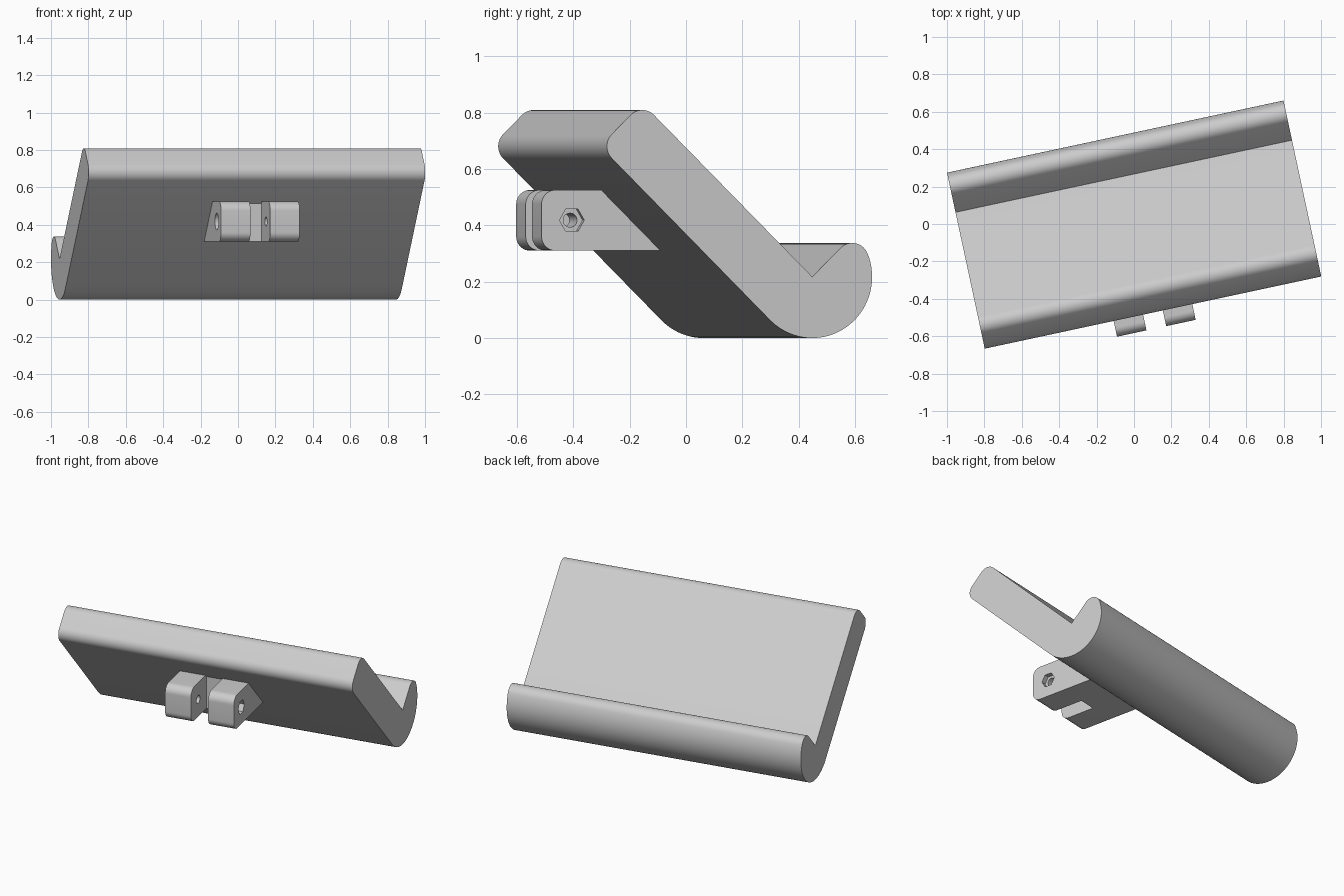
import bpy, bmesh
from math import sin, cos, atan2, sqrt, radians, degrees, pi

cube = bpy.data.objects.get("Cube")
if cube:
    bpy.data.objects.remove(cube, do_unlink=True)

YAW = radians(12.1)
grey = bpy.data.materials.new("light_grey")
grey.use_nodes = True
grey.diffuse_color = (0.6, 0.6, 0.6, 1)
grey.node_tree.nodes["Principled BSDF"].inputs["Base Color"].default_value = (0.6, 0.6, 0.6, 1)


def arc(center, r, start, end, steps):
    """Points on an arc in the side plane, angles in degrees."""
    angles = [radians(start + (end - start) * i / steps) for i in range(steps + 1)]
    return [(center[0] + r * cos(a), center[1] + r * sin(a)) for a in angles]


def extrude(name, profile, x0, x1):
    """Sweep a side profile (y, z) along local x, then yaw the part."""
    bm = bmesh.new()
    face = bm.faces.new([bm.verts.new((x0, y, z)) for y, z in profile])
    swept = bmesh.ops.extrude_face_region(bm, geom=[face])["geom"]
    new_verts = [g for g in swept if isinstance(g, bmesh.types.BMVert)]
    bmesh.ops.translate(bm, verts=new_verts, vec=(x1 - x0, 0, 0))
    bmesh.ops.recalc_face_normals(bm, faces=bm.faces)
    mesh = bpy.data.meshes.new(name)
    bm.to_mesh(mesh)
    bm.free()
    mesh.materials.append(grey)
    obj = bpy.data.objects.new(name, mesh)
    obj.rotation_euler.z = YAW
    bpy.context.collection.objects.link(obj)
    return obj


def activate(obj):
    bpy.ops.object.select_all(action='DESELECT')
    obj.select_set(True)
    bpy.context.view_layer.objects.active = obj


def smooth(obj):
    activate(obj)
    bpy.ops.object.shade_smooth_by_angle(angle=radians(25))


def cut(obj, cutter):
    activate(obj)
    mod = obj.modifiers.new("cut", 'BOOLEAN')
    mod.operation = 'DIFFERENCE'
    mod.solver = 'EXACT'
    mod.object = cutter
    bpy.ops.object.modifier_apply(modifier=mod.name)
    bpy.data.objects.remove(cutter, do_unlink=True)


# Cradle: 45 degree back rest running tangentially into a round lip
NOTCH = (0.261, 0.217)
RADIUS, FILLET, REST = 0.217, 0.06, 0.872


def tilted(along, out):
    """Point given along the rest and out from its resting surface."""
    s = sqrt(0.5)
    return (NOTCH[0] + s * (out - along), NOTCH[1] + s * (out + along))


lip_out = sqrt((RADIUS - FILLET) ** 2 - FILLET ** 2)
lip_angle = 45 - degrees(atan2(FILLET, lip_out))
profile = [NOTCH]
profile += arc(tilted(-FILLET, lip_out), FILLET, 135, lip_angle, 14)
profile += arc(NOTCH, RADIUS, lip_angle, -135, 40)[1:]
profile += arc(tilted(REST - FILLET, FILLET - RADIUS), FILLET, 225, 135, 12)
profile += arc(tilted(REST - FILLET, -FILLET), FILLET, 135, 45, 12)
smooth(extrude("cradle", profile, -0.92, 0.92))

# Hinge bracket on the underside, with rounded front edges
FRONT, LOW, HIGH, ROUND, HALF = -0.57, 0.31, 0.525, 0.05, 0.215
profile = arc((FRONT + ROUND, HIGH - ROUND), ROUND, 90, 180, 10)
profile += arc((FRONT + ROUND, LOW + ROUND), ROUND, 180, 270, 10)
profile += [(-0.09, LOW), (-0.30, HIGH)]
bracket = extrude("hinge_bracket", profile, -HALF, HALF)

# Slot between the prongs
slot = [(-0.7, 0.2), (-0.342, 0.2), (-0.342, 0.6), (-0.7, 0.6)]
cut(bracket, extrude("slot_cutter", slot, -0.054, 0.054))

# Bolt bore, hexagonal nut recess and round bolt head recess
AXIS = (-0.46, 0.418)
cut(bracket, extrude("bore_cutter", arc(AXIS, 0.025, 0, 360, 24)[:-1], -0.4, 0.4))
cut(bracket, extrude("nut_cutter", arc(AXIS, 0.045, 0, 360, 6)[:-1], HALF - 0.03, 0.4))
cut(bracket, extrude("head_cutter", arc(AXIS, 0.045, 0, 360, 24)[:-1], -0.4, 0.03 - HALF))
smooth(bracket)
